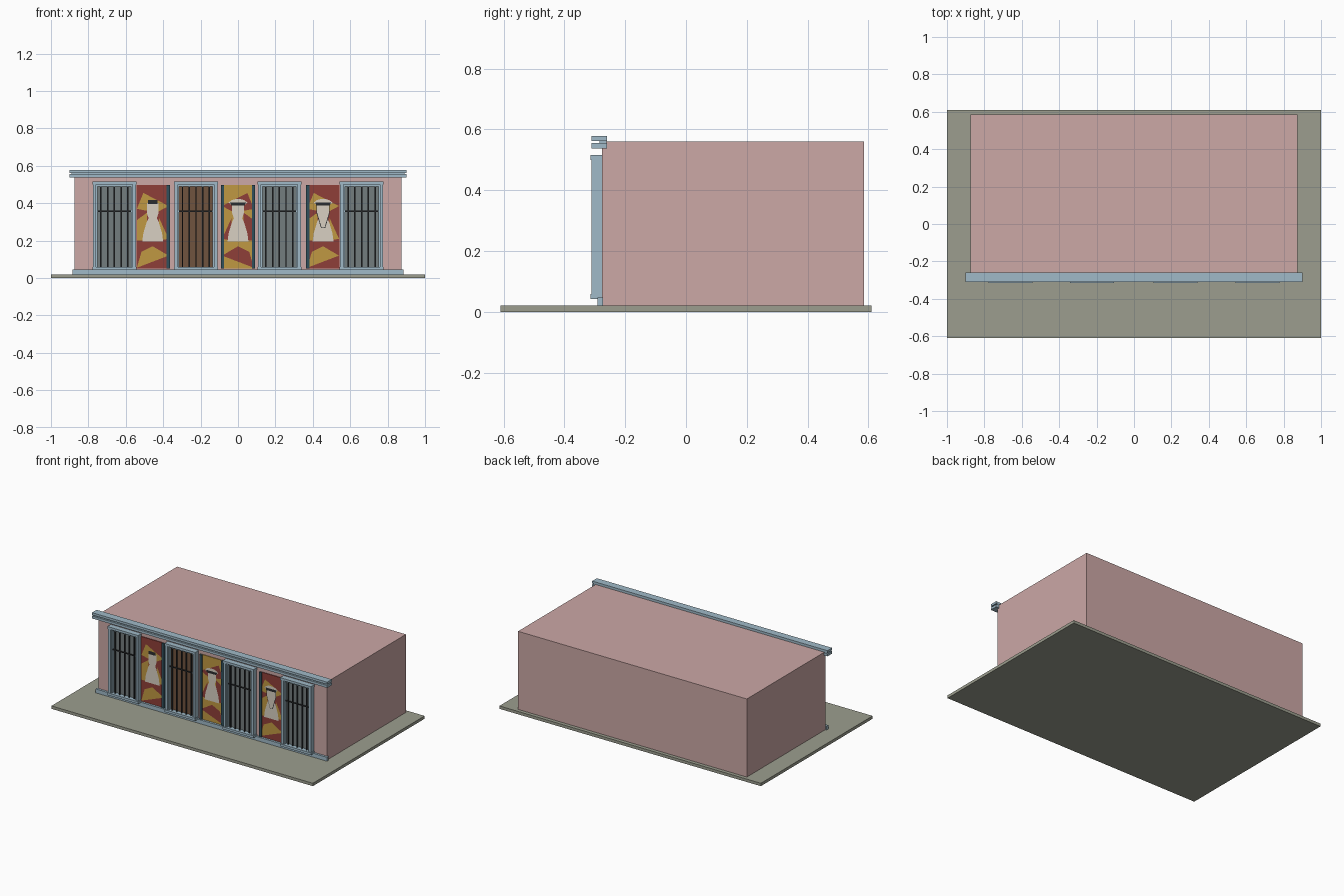
import bpy, bmesh

cube = bpy.data.objects.get("Cube")
if cube:
    bpy.data.objects.remove(cube, do_unlink=True)


def material(name, *rgb):
    lin = [((c / 255 + 0.055) / 1.055) ** 2.4 for c in rgb] + [1]
    m = bpy.data.materials.new(name)
    m.use_nodes = True
    m.diffuse_color = lin
    m.node_tree.nodes["Principled BSDF"].inputs["Base Color"].default_value = lin
    return m


PINK = material("pink plaster", 204, 168, 166)
BLUE = material("pale blue trim", 160, 186, 200)
STONE = material("grey green paving", 156, 158, 143)
GLASS = material("grey glass", 116, 125, 126)
WOOD = material("brown wood", 112, 84, 62)
DARK = material("dark iron", 42, 44, 46)
RED = material("brick red", 143, 62, 57)
YELLOW = material("ochre yellow", 192, 153, 66)
CREAM = material("cream paint", 216, 208, 194)
TEAL = material("deep teal", 48, 80, 92)


def finish(name, bm, mat):
    mesh = bpy.data.meshes.new(name)
    bm.to_mesh(mesh)
    bm.free()
    mesh.materials.append(mat)
    obj = bpy.data.objects.new(name, mesh)
    bpy.context.collection.objects.link(obj)
    return obj


def boxes(name, mat, *extents):
    """One object made of boxes given as (x0, x1, y0, y1, z0, z1)."""
    bm = bmesh.new()
    for x0, x1, y0, y1, z0, z1 in extents:
        for v in bmesh.ops.create_cube(bm, size=1)["verts"]:
            v.co = (x1 if v.co.x > 0 else x0,
                    y1 if v.co.y > 0 else y0,
                    z1 if v.co.z > 0 else z0)
    return finish(name, bm, mat)


def plates(name, mat, cx, y, *outlines):
    """Flat painted shapes facing the front, outlines as (x, z) points."""
    bm = bmesh.new()
    for pts in outlines:
        face = bm.faces.new([bm.verts.new((cx + x, y, z)) for x, z in pts])
        face.normal_update()
        if face.normal.y > 0:
            face.normal_flip()
    bmesh.ops.triangulate(bm, faces=bm.faces[:])
    return finish(name, bm, mat)


def mirrored(half):
    return half + [(-x, z) for x, z in reversed(half)]


# Main masses
WALL = -0.277
boxes("paving", STONE, (-1, 1, -0.61, 0.61, 0, 0.02))
boxes("building_body", PINK, (-0.875, 0.875, WALL, 0.585, 0.02, 0.56))
boxes("plinth", BLUE, (-0.885, 0.885, -0.292, WALL + 0.004, 0.02, 0.047))
boxes("cornice", BLUE,
      (-0.9, 0.9, -0.311, -0.26, 0.538, 0.555),
      (-0.9, 0.9, -0.311, -0.26, 0.562, 0.578),
      (-0.89, 0.89, -0.285, -0.262, 0.55, 0.57))


# Barred openings with framed surrounds
def opening(name, cx, panel_mat):
    half = 0.118
    inner = 0.09
    parts = [(cx - half, cx + half, -0.315, WALL, 0.5, 0.516),
             (cx - half, cx + half, -0.315, WALL, 0.042, 0.058),
             (cx - inner, cx + inner, -0.302, WALL, 0.49, 0.5)]
    for s in (-1, 1):
        for near, far, y in ((0.097, 0.115, -0.311), (inner, 0.1, -0.302)):
            a, b = sorted((cx + s * near, cx + s * far))
            parts.append((a, b, y, WALL, 0.055, 0.502))
    boxes(name + "_frame", BLUE, *parts)
    boxes(name + "_panel", panel_mat,
          (cx - inner, cx + inner, -0.284, WALL, 0.055, 0.495))
    bars = [(cx + i * 0.036 - 0.0035, cx + i * 0.036 + 0.0035,
             -0.298, -0.291, 0.056, 0.495) for i in range(-2, 3)]
    bars.append((cx - inner, cx + inner, -0.297, -0.292, 0.354, 0.361))
    boxes(name + "_bars", DARK, *bars)


opening("right_window", -0.661, GLASS)
opening("door", -0.225, WOOD)
opening("middle_window", 0.221, GLASS)
opening("left_window", 0.661, GLASS)

# Painted panels: angular shards, a robed figure and teal edge strips
SHARDS = [
    [(-0.085, 0.37), (-0.05, 0.455), (0.085, 0.385), (0.02, 0.35)],
    [(-0.085, 0.2), (-0.085, 0.31), (-0.03, 0.35), (-0.03, 0.2)],
    [(0.03, 0.2), (0.035, 0.32), (0.085, 0.21)],
    [(-0.085, 0.055), (-0.06, 0.14), (0.0, 0.17), (0.085, 0.12)],
]
ROBE = [(0.056, 0.195), (0.05, 0.24), (0.032, 0.3), (0.022, 0.32),
        (0.031, 0.345), (0.031, 0.4)]
BEARD = [(0.008, 0.27), (0.02, 0.31), (0.032, 0.35), (0.032, 0.39)]
BRIM = [(0.035, 0.39), (0.05, 0.403), (0.035, 0.416), (0.015, 0.422)]


def mural(name, cx, ground, accent, strips, hat, beard=False, flip=1):
    boxes(name + "_ground", ground,
          (cx - 0.088, cx + 0.088, -0.282, WALL, 0.05, 0.497))
    plates(name + "_shards", accent, cx, -0.2835,
           *[[(x * flip, z) for x, z in s] for s in SHARDS])
    plates(name + "_figure", CREAM, cx, -0.285, mirrored(ROBE))
    if beard:
        plates(name + "_beard_outline", DARK, cx, -0.286,
               mirrored([(x + 0.003, z - 0.003) for x, z in BEARD]))
        plates(name + "_beard", CREAM, cx, -0.287, mirrored(BEARD))
    if hat == "brim":
        plates(name + "_hat", CREAM, cx, -0.288, mirrored(BRIM))
        plates(name + "_hat_band", DARK, cx, -0.289,
               mirrored([(0.036, 0.387), (0.042, 0.404)]))
    else:
        plates(name + "_cap", DARK, cx, -0.288,
               mirrored([(0.026, 0.395), (0.026, 0.417)]))
    for s in strips:
        x = cx + s * 0.083
        boxes(name + "_edge_strip", TEAL,
              (x - 0.009, x + 0.009, -0.29, WALL, 0.05, 0.497))


mural("right_mural", -0.456, RED, YELLOW, [1], "cap")
mural("middle_mural", 0.0, YELLOW, RED, [-1, 1], "brim", flip=-1)
mural("left_mural", 0.455, RED, YELLOW, [-1], "brim", beard=True)
